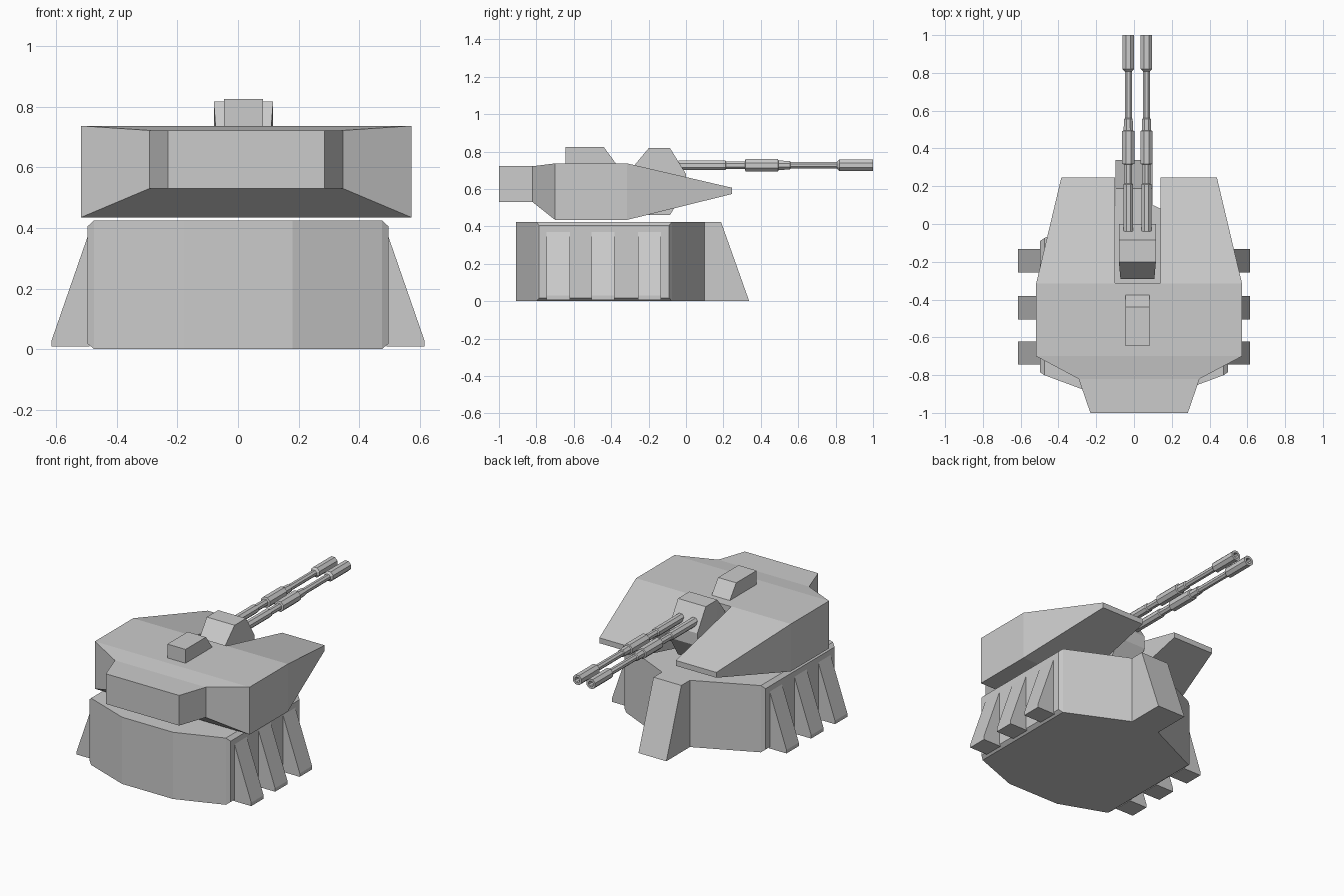
import bpy, bmesh
from math import sin, cos, pi

if "Cube" in bpy.data.objects:
    bpy.data.objects.remove(bpy.data.objects["Cube"])


def loft(name, loops):
    """Skin a series of equal-length vertex loops and cap both ends."""
    bm = bmesh.new()
    rings = [[bm.verts.new(p) for p in loop] for loop in loops]
    n = len(rings[0])
    for a, b in zip(rings, rings[1:]):
        for i in range(n):
            j = (i + 1) % n
            bm.faces.new((a[i], a[j], b[j], b[i]))
    bm.faces.new(rings[0])
    bm.faces.new(rings[-1])
    bmesh.ops.recalc_face_normals(bm, faces=bm.faces)
    mesh = bpy.data.meshes.new(name)
    bm.to_mesh(mesh)
    bm.free()
    obj = bpy.data.objects.new(name, mesh)
    bpy.context.collection.objects.link(obj)
    return obj


def extrude_x(name, profile, x0, x1):
    """Extrude a (y, z) profile along x."""
    return loft(name, [[(x, y, z) for y, z in profile] for x in (x0, x1)])


def rect_y(y, cx, hw, z0, z1):
    return [(cx - hw, y, z0), (cx + hw, y, z0), (cx + hw, y, z1), (cx - hw, y, z1)]


def rect_x(x, y0, y1, z0, z1):
    return [(x, y0, z0), (x, y1, z0), (x, y1, z1), (x, y0, z1)]


BASE_TOP = 0.425
TURRET_X = 0.027
GUN_X = 0.018

# Base: faceted plan outline, extruded upward
half = [(0.18, -0.91), (0.475, -0.80), (0.475, -0.075), (0.10, 0.10)]
plan = half + [(-x, y) for x, y in reversed(half)]
loft("base_body", [[(x, y, z) for x, y in plan] for z in (0, BASE_TOP)])

# Sloped buttress at the back of the base
extrude_x("rear_buttress", [(0.095, 0), (0.338, 0), (0.187, BASE_TOP), (0.095, BASE_TOP)],
          -0.098, 0.098)

# Bevelled side plates and slanted ribs
for s, side in ((-1, "left"), (1, "right")):
    loft(f"{side}_side_plate", [rect_x(s * 0.475, -0.80, -0.075, 0, BASE_TOP),
                                rect_x(s * 0.497, -0.785, -0.09, 0.018, 0.405)])
    for i, y in enumerate((-0.683, -0.443, -0.195)):
        rib = [(0.49, 0.008), (0.615, 0.008), (0.615, 0.03), (0.497, 0.37), (0.49, 0.37)]
        loft(f"{side}_rib_{i + 1}",
             [[(s * x, y + d, z) for x, z in rib] for d in (-0.062, 0.062)])

# Turret hull lofted front to back
turret = loft("turret_hull", [
    rect_y(-1.00, TURRET_X, 0.258, 0.53, 0.722),
    rect_y(-0.82, TURRET_X, 0.320, 0.53, 0.722),
    rect_y(-0.70, TURRET_X, 0.545, 0.435, 0.737),
    rect_y(-0.315, TURRET_X, 0.545, 0.435, 0.737),
    rect_y(0.245, TURRET_X, 0.412, 0.573, 0.607)])

# Gun slot cut through the hull
cutter = loft("slot_cutter", [rect_y(y, 0.02, 0.12, 0.2, 1.0) for y in (-0.313, 0.6)])
cutter.hide_render = True
mod = turret.modifiers.new("slot", "BOOLEAN")
mod.operation = "DIFFERENCE"
mod.solver = "EXACT"
mod.object = cutter
bpy.context.view_layer.objects.active = turret
bpy.ops.object.modifier_apply(modifier=mod.name)
bpy.data.objects.remove(cutter)

# Hatch block on the turret roof
extrude_x("roof_block", [(-0.645, 0.73), (-0.37, 0.73), (-0.44, 0.825), (-0.645, 0.825)],
          GUN_X - 0.064, GUN_X + 0.064)

# Gun mantlet: octagonal block, slightly narrower at its front
loft("gun_mantlet", [rect_y(y, GUN_X, hw, 0.64 - h, 0.64 + h) for y, hw, h in
                     ((-0.29, 0.090, 0.07), (-0.20, 0.098, 0.178),
                      (-0.085, 0.098, 0.178), (0.0, 0.098, 0.04))])

# Twin barrels: stepped octagonal profile (y, radius) with a hollow muzzle
steps = [(-0.04, 0.028), (0.21, 0.028), (0.215, 0.022), (0.315, 0.022), (0.318, 0.035),
         (0.492, 0.035), (0.495, 0.027), (0.555, 0.025), (0.56, 0.020), (0.808, 0.020),
         (0.82, 0.033), (1.0, 0.033), (1.0, 0.018), (0.94, 0.018)]
for x, side in ((-0.03, "left"), (0.066, "right")):
    loft(f"{side}_barrel", [
        [(x + r * cos((k + 0.5) * pi / 4), y, 0.727 + r * sin((k + 0.5) * pi / 4))
         for k in range(8)] for y, r in steps])
